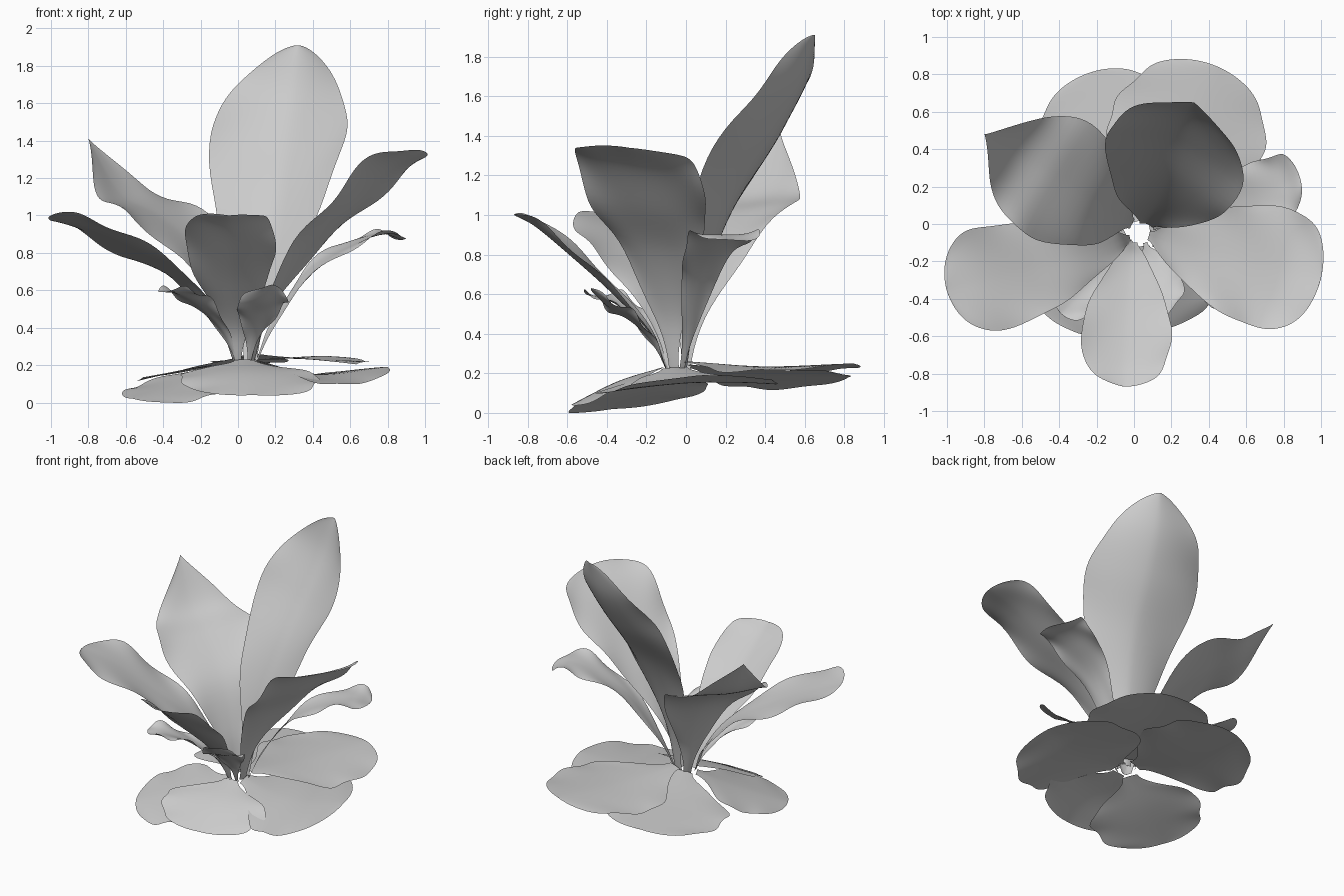
import bpy
import math
from mathutils import Vector

cube = bpy.data.objects.get("Cube")
if cube:
    bpy.data.objects.remove(cube, do_unlink=True)

# One pale grey for the whole plant
grey = bpy.data.materials.new("pale_grey")
grey.use_nodes = True
colour = (0.6, 0.6, 0.6, 1)
grey.diffuse_color = colour
grey.node_tree.nodes["Principled BSDF"].inputs["Base Color"].default_value = colour

ROWS, COLS = 44, 24


def spline(points, t):
    """Smooth point on the path through the given points."""
    last = len(points) - 1
    i = min(int(t * last), last - 1)
    f = t * last - i
    b, c = points[i], points[i + 1]
    a = points[i - 1] if i else b * 2 - c
    d = points[i + 2] if i + 2 <= last else c * 2 - b
    return 0.5 * (2 * b + (c - a) * f + (2 * a - 5 * b + 4 * c - d) * f ** 2
                  + (3 * (b - c) + d - a) * f ** 3)


def half_width(t, width, peak, blunt, point, stem):
    """Narrow stem swelling to the peak, then closing to the tip."""
    if t < peak:
        f = t / peak
        return width * (stem + (1 - stem) * f * f * (3 - 2 * f))
    f = (t - peak) / (1 - peak)
    return width * max(0, 1 - f ** blunt) ** point


def leaf(name, path, width, peak=0.7, blunt=2.5, point=0.5, stem=0.08, tilt=0.0,
         cup=0.15, wave=0.02, scallop=0.02, phase=0.0):
    """Thin curved blade lofted along a midrib."""
    path = [Vector(p) for p in path]
    heading = path[-1] - path[0]
    side = Vector((-heading.y, heading.x, 0)).normalized()
    side = (side + Vector((0, 0, tilt))).normalized()
    verts, faces = [], []
    for r in range(ROWS + 1):
        t = math.sin(r / ROWS * math.pi / 2)
        middle = spline(path, t)
        along = spline(path, min(1, t + 0.01)) - spline(path, max(0, t - 0.01))
        normal = along.cross(side).normalized()
        w = half_width(t, width, peak, blunt, point, stem)
        for c in range(COLS + 1):
            v = c / COLS * 2 - 1
            ripple = wave * math.sin(t * 17 + phase + 2 * v) * abs(v) ** 3 * w / width
            edge = 1 + scallop * math.sin(t * 23 + phase + v)
            lift = cup * w * abs(v) ** 1.6 + ripple
            verts.append(middle + side * (v * w * edge) + normal * lift)
    for r in range(ROWS):
        for c in range(COLS):
            a = r * (COLS + 1) + c
            faces.append((a, a + 1, a + COLS + 2, a + COLS + 1))
    mesh = bpy.data.meshes.new(name)
    mesh.from_pydata(verts, [], faces)
    mesh.materials.append(grey)
    mesh.shade_smooth()
    bpy.context.collection.objects.link(bpy.data.objects.new(name, mesh))


# Large upright leaves
leaf("tall_back_leaf",
     [(.07, 0, .22), (.09, .04, .5), (.14, .12, .8), (.2, .25, 1.1),
      (.25, .44, 1.4), (.29, .58, 1.66), (.32, .65, 1.91)],
     .385, peak=.66, blunt=1.6, point=.66, stem=.1, cup=.27, wave=.015)
leaf("right_back_leaf",
     [(-.01, 0, .22), (-.07, .03, .5), (-.2, .11, .8), (-.42, .25, 1.0),
      (-.63, .37, 1.12), (-.8, .48, 1.41)],
     .34, peak=.6, blunt=2, point=1.2, tilt=-.08, cup=.08, phase=1)
leaf("right_front_leaf",
     [(-.02, -.08, .22), (-.1, -.1, .42), (-.3, -.17, .65), (-.55, -.24, .8),
      (-.8, -.3, .93), (-1, -.36, 1.0)],
     .28, peak=.75, blunt=2.6, tilt=.08, cup=.05, phase=2)
leaf("left_front_leaf",
     [(.08, -.06, .22), (.16, -.09, .5), (.35, -.14, .8), (.58, -.2, 1.03),
      (.8, -.25, 1.24), (1, -.29, 1.34)],
     .33, peak=.72, blunt=3, tilt=-.14, cup=.06, phase=3)
leaf("left_back_leaf",
     [(.1, -.02, .22), (.2, .02, .44), (.4, .08, .71), (.62, .15, .85),
      (.78, .2, .9), (.88, .27, .87)],
     .17, peak=.72, blunt=3, cup=.06, phase=4)
leaf("front_leaf",
     [(0, -.1, .22), (-.01, -.18, .4), (-.03, -.38, .61), (-.04, -.58, .79),
      (-.05, -.76, .94), (-.05, -.87, 1.0)],
     .24, peak=.62, blunt=2.2, cup=.18, wave=.01, phase=5)

# Small young leaves
leaf("small_right_leaf",
     [(-.01, -.09, .22), (-.08, -.16, .38), (-.2, -.28, .51), (-.31, -.4, .58),
      (-.39, -.48, .59)],
     .11, blunt=3, cup=.2, phase=3)
leaf("small_left_leaf",
     [(.06, -.1, .22), (.08, -.17, .36), (.11, -.28, .47), (.14, -.39, .54),
      (.18, -.48, .63)],
     .14, blunt=1.6, point=.8, cup=.1, phase=2)

# Broad overlapping leaves spread over the ground
spread = [
    ("ground_front_leaf", (.03, -.12, .23), (.06, -.34, .16), (.08, -.58, .04), .37, 0),
    ("ground_right_front_leaf", (-.03, -.08, .21), (-.27, -.22, .11), (-.56, -.37, .02), .37, -.1),
    ("ground_right_back_leaf", (0, .01, .24), (-.13, .36, .2), (-.2, .82, .18), .4, -.12),
    ("ground_left_back_leaf", (.08, .01, .26), (.25, .4, .235), (.45, .84, .25), .42, 0),
    ("ground_left_leaf", (.09, -.06, .23), (.42, -.01, .15), (.8, .07, .19), .46, .06),
]
for i, (name, root, middle, tip, width, tilt) in enumerate(spread):
    leaf(name, [root, middle, tip], width, peak=.48, blunt=2.8, stem=.14,
         tilt=tilt, cup=-.06, wave=.006, scallop=.03, phase=i * 1.7)
